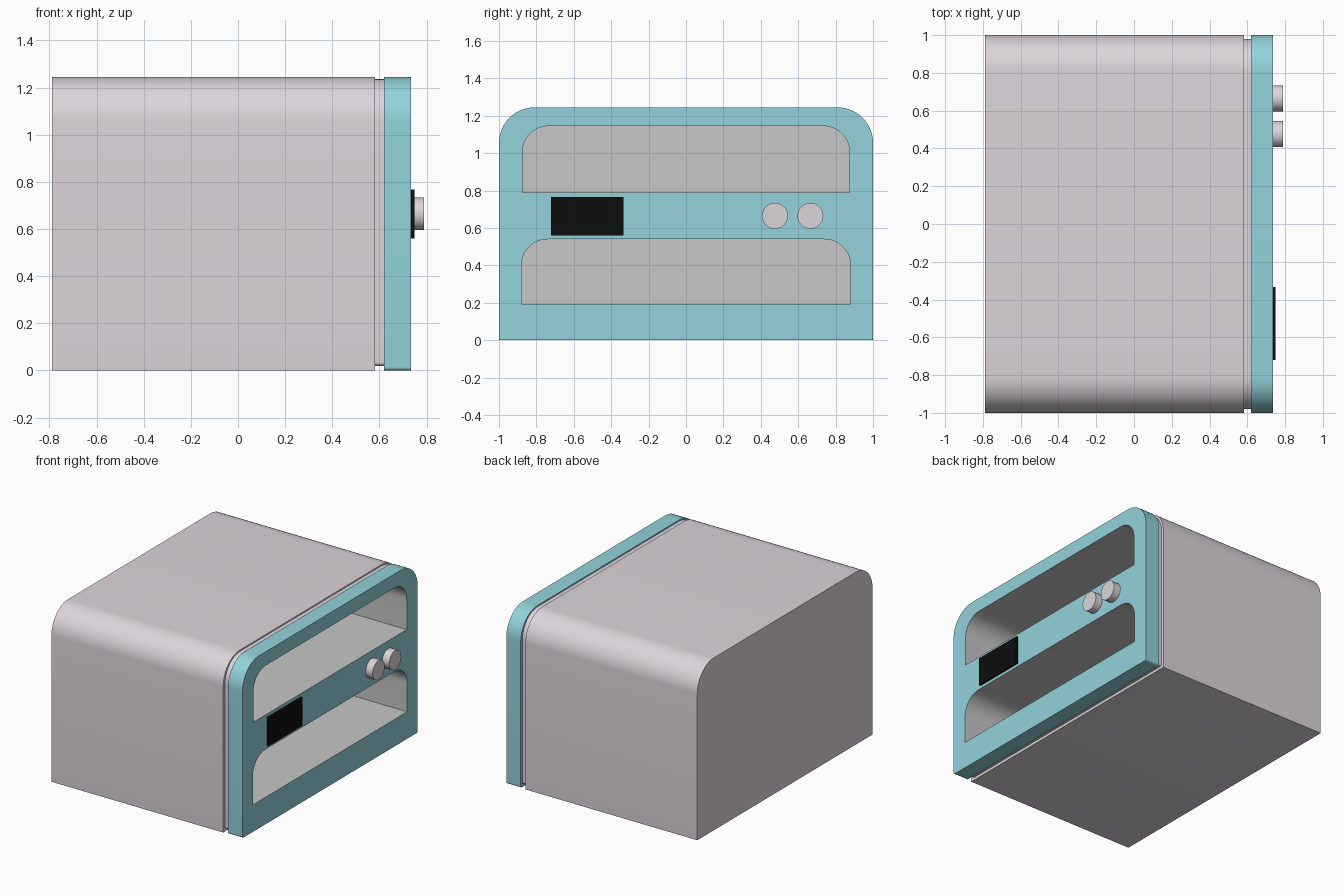
import bpy, bmesh, math
from mathutils import Vector

if "Cube" in bpy.data.objects:
    bpy.data.objects.remove(bpy.data.objects["Cube"])


def material(name, rgb):
    m = bpy.data.materials.new(name)
    m.diffuse_color = (*rgb, 1)
    m.use_nodes = True
    m.node_tree.nodes["Principled BSDF"].inputs["Base Color"].default_value = m.diffuse_color
    return m


SHELL = material("pale_mauve", (0.716, 0.665, 0.708))
TEAL = material("light_teal", (0.292, 0.651, 0.708))
GREY = material("drawer_grey", (0.571, 0.571, 0.571))
BLACK = material("display_black", (0.004, 0.004, 0.004))


def outline(w, z0, z1, r_top, r_bot=0.0, n=14):
    """Rounded rectangle in (y, z), counter-clockwise seen from +x."""
    pts = []
    corners = [(w, z0, r_bot, -90), (w, z1, r_top, 0),
               (-w, z1, r_top, 90), (-w, z0, r_bot, 180)]
    for y, z, r, start in corners:
        cy = y - math.copysign(r, y)
        cz = z + r if z == z0 else z - r
        steps = n if r > 0 else 0
        for i in range(steps + 1):
            a = math.radians(start + 90 * i / max(steps, 1))
            pts.append((cy + r * math.cos(a), cz + r * math.sin(a)))
    return pts


def ring(bm, pts, x):
    return [bm.verts.new((x, y, z)) for y, z in pts]


def bridge(bm, a, b):
    n = len(a)
    for i in range(n):
        j = (i + 1) % n
        bm.faces.new((a[i], a[j], b[j], b[i]))


def finish(bm, name, mat):
    me = bpy.data.meshes.new(name)
    bm.to_mesh(me)
    bm.free()
    me.materials.append(mat)
    ob = bpy.data.objects.new(name, me)
    bpy.context.collection.objects.link(ob)
    bpy.ops.object.select_all(action='DESELECT')
    ob.select_set(True)
    bpy.context.view_layer.objects.active = ob
    bpy.ops.object.shade_smooth_by_angle(angle=math.radians(30))
    return ob


FRONT, SEAM, BODY_END, BACK = 0.735, 0.62, 0.582, -0.79
neck_pts = outline(0.98, 0.02, 1.236, 0.175, 0.015)
body_pts = outline(1.0, 0.0, 1.245, 0.19, 0.001)
panel_pts = outline(1.0, 0.0, 1.245, 0.19, 0.015)
openings = {"upper_cavity": outline(0.875, 0.79, 1.145, 0.14),
            "lower_cavity": outline(0.88, 0.195, 0.54, 0.14)}

# Main housing with the recessed neck behind the front panel
bm = bmesh.new()
rings = [ring(bm, body_pts, BACK), ring(bm, body_pts, BODY_END),
         ring(bm, neck_pts, BODY_END), ring(bm, neck_pts, SEAM)]
bm.faces.new(rings[0][::-1])
for a, b in zip(rings, rings[1:]):
    bridge(bm, a, b)
finish(bm, "housing", SHELL)

# Front panel with two openings
bm = bmesh.new()
rings = [ring(bm, neck_pts, SEAM), ring(bm, panel_pts, SEAM), ring(bm, panel_pts, FRONT)]
for a, b in zip(rings, rings[1:]):
    bridge(bm, a, b)
loops = [rings[-1]] + [ring(bm, p, FRONT) for p in openings.values()]
edges = []
for loop in loops:
    for i, v in enumerate(loop):
        w = loop[(i + 1) % len(loop)]
        edges.append(bm.edges.get((v, w)) or bm.edges.new((v, w)))
fill = bmesh.ops.triangle_fill(bm, use_beauty=True, edges=edges, normal=Vector((1, 0, 0)))
for f in fill["geom"]:
    if isinstance(f, bmesh.types.BMFace):
        f.normal_update()
        if f.normal.x < 0:
            f.normal_flip()
finish(bm, "front_panel", TEAL)

# Deep cavities behind the openings
for name, pts in openings.items():
    bm = bmesh.new()
    a, b = ring(bm, pts, FRONT), ring(bm, pts, -0.6)
    bridge(bm, a, b)
    bm.faces.new(b)
    finish(bm, name, GREY)

# Display plate
bm = bmesh.new()
bmesh.ops.create_cube(bm, size=1)
bmesh.ops.scale(bm, vec=(0.015, 0.388, 0.206), verts=bm.verts)
bmesh.ops.translate(bm, vec=(FRONT + 0.006, -0.527, 0.664), verts=bm.verts)
finish(bm, "display", BLACK)

# Two control knobs
for i, y in enumerate((0.476, 0.665)):
    bm = bmesh.new()
    pts = [(y + 0.069 * math.cos(t * math.tau / 40), 0.665 + 0.069 * math.sin(t * math.tau / 40))
           for t in range(40)]
    a, b = ring(bm, pts, FRONT - 0.005), ring(bm, pts, 0.79)
    bridge(bm, a, b)
    bm.faces.new(b)
    bm.faces.new(a[::-1])
    finish(bm, f"knob_{i + 1}", SHELL)
